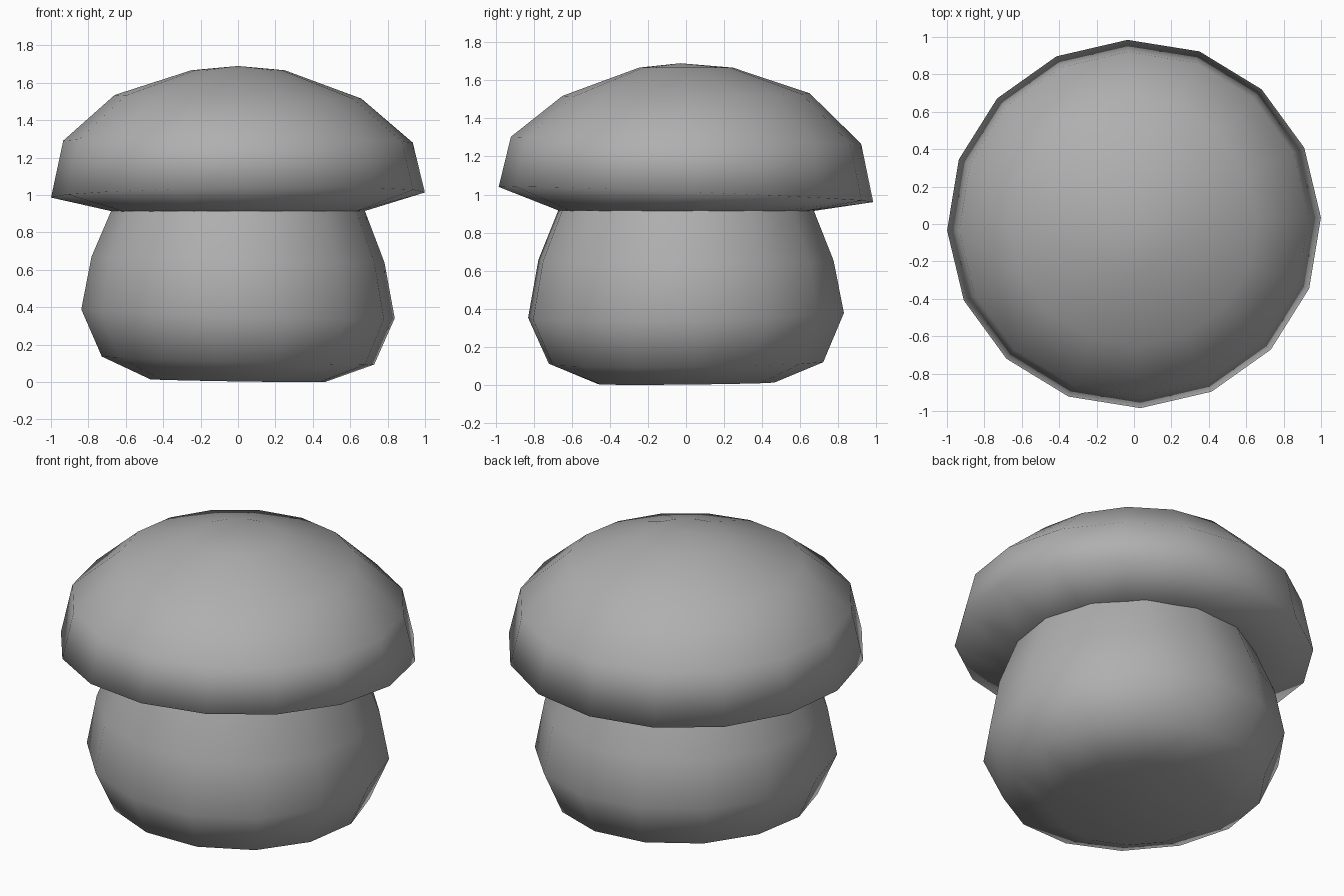
import bpy
import bmesh
from math import cos, sin, tau, radians

cube = bpy.data.objects.get("Cube")
if cube:
    bpy.data.objects.remove(cube, do_unlink=True)

GREY = (0.43, 0.43, 0.43, 1)
grey = bpy.data.materials.new("plain_grey")
grey.use_nodes = True
grey.diffuse_color = GREY
grey.node_tree.nodes["Principled BSDF"].inputs["Base Color"].default_value = GREY


def lathe(name, rings, sides, phase, depth=1.0, pole=None, close_bottom=False):
    """Low-poly turned shape; each ring is (radius, z, x tilt, y tilt)."""
    bm = bmesh.new()
    loops = []
    for r, z, tilt_x, tilt_y in rings:
        loop = []
        for i in range(sides):
            a = tau * i / sides + radians(phase)
            x, y = r * cos(a), depth * r * sin(a)
            loop.append(bm.verts.new((x, y, z + tilt_x * x + tilt_y * y)))
        loops.append(loop)
    for low, high in zip(loops, loops[1:]):
        for i in range(sides):
            j = (i + 1) % sides
            bm.faces.new((low[i], low[j], high[j], high[i]))
    if close_bottom:
        bm.faces.new(loops[0][::-1])
    if pole:
        tip = bm.verts.new(pole)
        top = loops[-1]
        for i in range(sides):
            bm.faces.new((top[i], top[(i + 1) % sides], tip))
    for face in bm.faces:
        face.smooth = True
    bm.normal_update()
    mesh = bpy.data.meshes.new(name)
    bm.to_mesh(mesh)
    bm.free()
    mesh.materials.append(grey)
    obj = bpy.data.objects.new(name, mesh)
    bpy.context.collection.objects.link(obj)
    return obj


# Bulging stem with a nearly flat, slightly uneven base
lathe("stem", [
    (0.47, 0.008, -0.015, 0.01),
    (0.73, 0.115, -0.03, 0.01),
    (0.84, 0.365, -0.03, 0.02),
    (0.785, 0.655, -0.02, 0.0),
    (0.68, 0.915, 0.0, 0.0),
], sides=14, phase=4, close_bottom=True)

# Domed cap with a slightly tilted rim and a shallow underside
lathe("cap", [
    (0.67, 0.912, 0.0, 0.0),
    (1.0, 1.0, 0.015, -0.04),
    (0.935, 1.285, -0.005, -0.02),
    (0.66, 1.525, -0.015, 0.01),
    (0.25, 1.667, 0.0, 0.0),
], sides=16, phase=2, depth=0.985, pole=(0.0, -0.03, 1.69))
